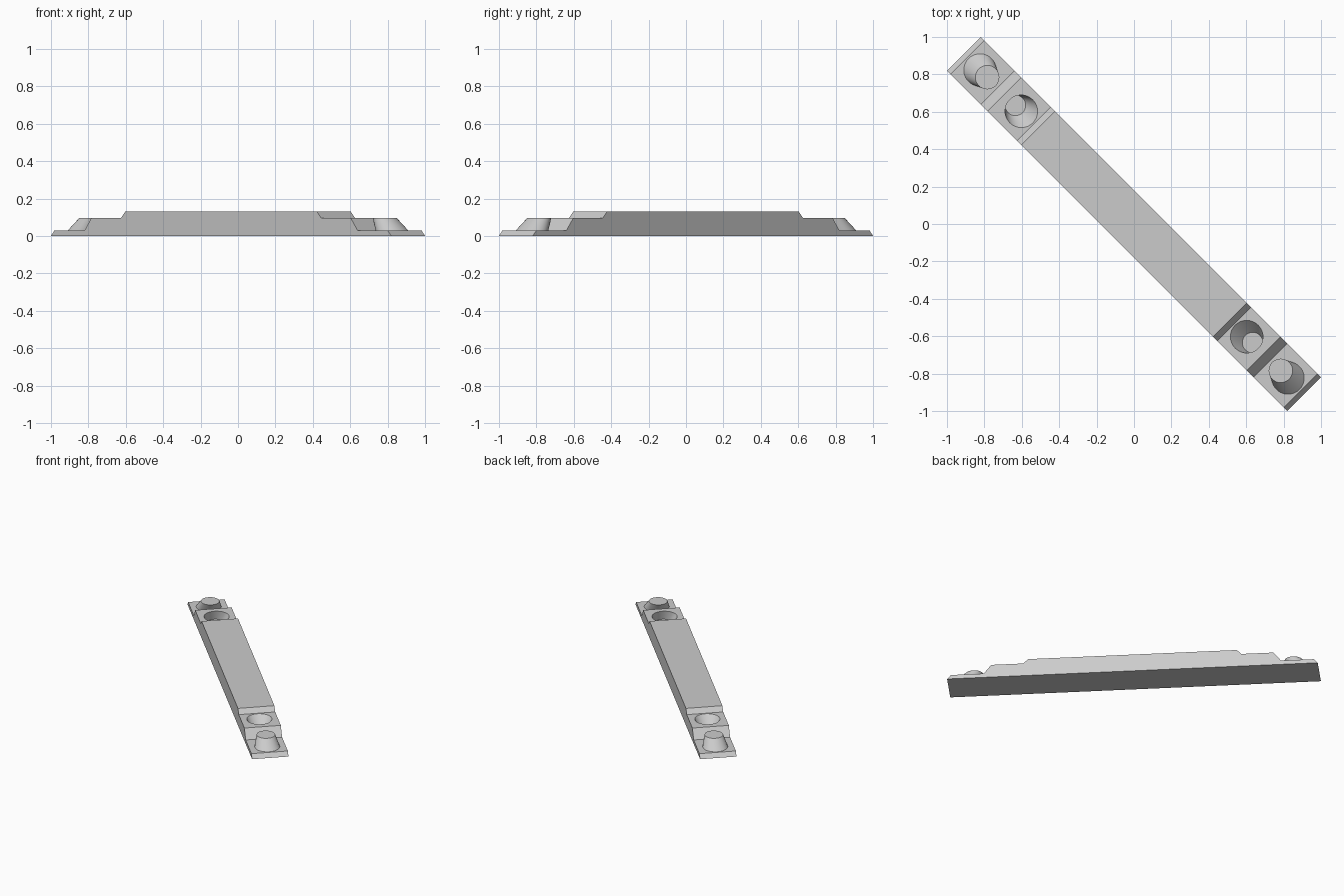
import bpy
import bmesh
from math import radians, cos, sin, pi
from mathutils import Vector

cube = bpy.data.objects.get("Cube")
if cube:
    bpy.data.objects.remove(cube, do_unlink=True)

# One plain grey for the whole model
grey = bpy.data.materials.new("plain grey")
grey.use_nodes = True
colour = (0.6, 0.6, 0.6, 1)
grey.diffuse_color = colour
grey.node_tree.nodes["Principled BSDF"].inputs["Base Color"].default_value = colour

HALF_WIDTH = 0.128
TURN = radians(-45)      # the bar lies along the diagonal
SEGMENTS = 48


def finish(bm, name):
    bmesh.ops.recalc_face_normals(bm, faces=bm.faces)
    mesh = bpy.data.meshes.new(name)
    bm.to_mesh(mesh)
    bm.free()
    mesh.materials.append(grey)
    obj = bpy.data.objects.new(name, mesh)
    obj.rotation_euler.z = TURN
    bpy.context.collection.objects.link(obj)
    return obj


def smooth(obj):
    bpy.ops.object.select_all(action="DESELECT")
    obj.select_set(True)
    bpy.context.view_layer.objects.active = obj
    bpy.ops.object.shade_smooth_by_angle(angle=radians(30))


def leaning_cone(name, low, high, side, sink=0.0, rise=0.0):
    """Slanted frustum; low and high are (distance along bar, radius, z)."""
    low, high = Vector(low), Vector(high)
    slope = (high - low) / (high.z - low.z)
    bm = bmesh.new()
    rings = []
    for along, radius, z in (low - slope * sink, high + slope * rise):
        ring = []
        for i in range(SEGMENTS):
            a = 2 * pi * i / SEGMENTS
            ring.append(bm.verts.new((side * along + radius * cos(a), radius * sin(a), z)))
        bm.faces.new(ring)
        rings.append(ring)
    bottom, top = rings
    for i in range(SEGMENTS):
        j = (i + 1) % SEGMENTS
        bm.faces.new((bottom[i], bottom[j], top[j], top[i]))
    return finish(bm, name)


# Stepped bar: half profile mirrored, then extruded across the width
half = [(1.287, 0), (1.26, 0.03), (1.032, 0.03), (0.98, 0.097), (0.757, 0.097), (0.725, 0.13)]
outline = half + [(-u, z) for u, z in reversed(half)]
bm = bmesh.new()
face = bm.faces.new([bm.verts.new((u, -HALF_WIDTH, z)) for u, z in outline])
side_faces = bmesh.ops.extrude_face_region(bm, geom=[face])
moved = [v for v in side_faces["geom"] if isinstance(v, bmesh.types.BMVert)]
bmesh.ops.translate(bm, verts=moved, vec=(0, 2 * HALF_WIDTH, 0))
bar = finish(bm, "stepped_bar")

# Slanted sockets on the middle steps and slanted pegs on the end steps
cutters = []
for label, side in (("left", 1), ("right", -1)):
    cutter = leaning_cone(label + "_socket_cutter", (0.897, 0.055, 0.03),
                          (0.852, 0.087, 0.097), side, rise=0.01)
    cutter.hide_render = True
    cutters.append(cutter)
    cut = bar.modifiers.new(label + " socket", "BOOLEAN")
    cut.operation = "DIFFERENCE"
    cut.solver = "EXACT"
    cut.object = cutter
    peg = leaning_cone(label + "_peg", (1.164, 0.087, 0.03),
                       (1.109, 0.064, 0.097), side, sink=0.005)
    smooth(peg)

# Bake the sockets into the bar and drop the cutters
bpy.context.view_layer.update()
graph = bpy.context.evaluated_depsgraph_get()
baked = bpy.data.meshes.new_from_object(bar.evaluated_get(graph))
bar.modifiers.clear()
bar.data = baked
baked.materials.clear()
baked.materials.append(grey)
for polygon in baked.polygons:
    polygon.material_index = 0
for cutter in cutters:
    bpy.data.objects.remove(cutter, do_unlink=True)
smooth(bar)
